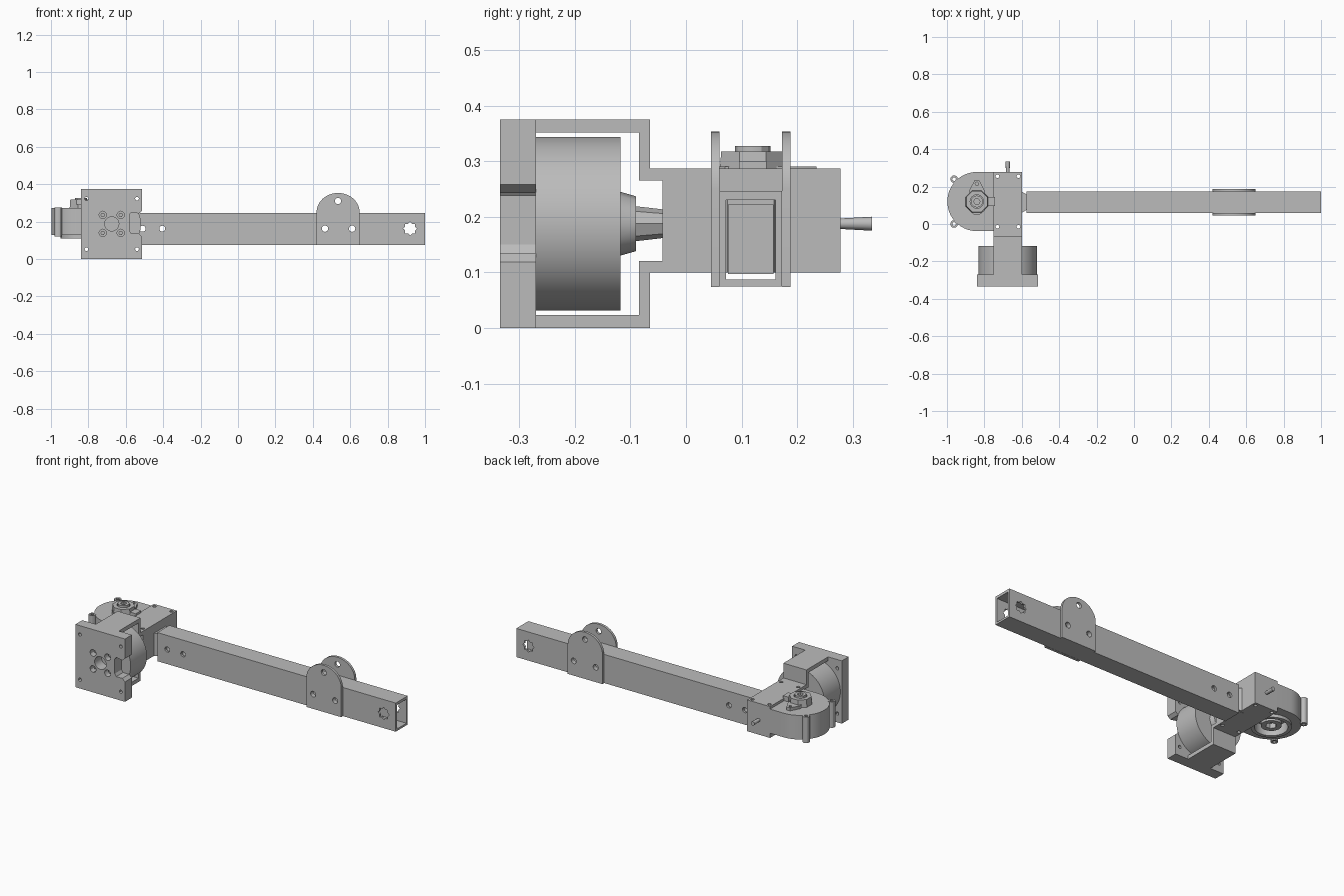
import bpy, bmesh, math

cube = bpy.data.objects.get("Cube")
if cube:
    bpy.data.objects.remove(cube, do_unlink=True)

grey = bpy.data.materials.new("plain grey")
grey.use_nodes = True
tone = (0.5, 0.5, 0.5, 1)
grey.diffuse_color = tone
for node in grey.node_tree.nodes:
    if node.type == 'BSDF_PRINCIPLED':
        node.inputs["Base Color"].default_value = tone


def circle(u, v, r, n=16, r2=None, turn=0.0):
    """Points of a circle; r2 alternates the radius for a toothed outline."""
    pts = []
    for i in range(n):
        a = 2 * math.pi * i / n + turn
        rad = r2 if r2 and i % 2 else r
        pts.append((u + rad * math.cos(a), v + rad * math.sin(a)))
    return pts


def rect(u0, u1, v0, v1):
    return [(u0, v0), (u1, v0), (u1, v1), (u0, v1)]


def prism(name, pts, axis, a, b, scale=1.0):
    """Extrude a 2D outline along an axis; scale tapers the far end."""
    def place(u, v, w):
        return {'x': (w, u, v), 'y': (u, w, v), 'z': (u, v, w)}[axis]
    cu = sum(p[0] for p in pts) / len(pts)
    cv = sum(p[1] for p in pts) / len(pts)
    bm = bmesh.new()
    near = [bm.verts.new(place(u, v, a)) for u, v in pts]
    far = [bm.verts.new(place(cu + (u - cu) * scale, cv + (v - cv) * scale, b))
           for u, v in pts]
    bm.faces.new(near)
    bm.faces.new(far)
    for i in range(len(pts)):
        j = (i + 1) % len(pts)
        bm.faces.new((near[i], near[j], far[j], far[i]))
    bmesh.ops.recalc_face_normals(bm, faces=bm.faces)
    mesh = bpy.data.meshes.new(name)
    bm.to_mesh(mesh)
    bm.free()
    mesh.materials.append(grey)
    obj = bpy.data.objects.new(name, mesh)
    bpy.context.collection.objects.link(obj)
    return obj


def cut(obj, pts, axis, a, b):
    """Cut an extruded outline out of a part."""
    cutter = prism("cutter", pts, axis, a, b)
    cutter.hide_render = True
    mod = obj.modifiers.new("cut", 'BOOLEAN')
    mod.operation = 'DIFFERENCE'
    mod.solver = 'EXACT'
    mod.object = cutter
    bpy.context.view_layer.objects.active = obj
    bpy.ops.object.modifier_apply(modifier=mod.name)
    bpy.data.objects.remove(cutter, do_unlink=True)


# Hollow beam with a toothed axle hole and two bolt holes
beam = prism("beam", rect(0.06, 0.173, 0.075, 0.246), 'x', -0.575, 1.0)
cut(beam, rect(0.072, 0.161, 0.087, 0.23), 'x', -0.7, 1.1)
cut(beam, circle(0.92, 0.162, 0.037, 16, 0.028), 'y', 0, 0.3)

# Plug that carries the beam, with a flared collar
plug = prism("beam_plug", rect(0.076, 0.157, 0.097, 0.222), 'x', -0.62, -0.36)
for x in (-0.51, -0.405):
    for part in (beam, plug):
        cut(part, circle(x, 0.162, 0.016), 'y', 0, 0.3)
prism("plug_collar", [(-0.6, 0.06), (-0.575, 0.075), (-0.575, 0.158), (-0.6, 0.173)],
      'z', 0.1, 0.235)

# Pair of round-topped side plates
dome = [(0.535 + 0.115 * math.cos(math.pi * i / 20),
         0.25 + 0.103 * math.sin(math.pi * i / 20)) for i in range(21)]
for name, y in (("front_side_plate", 0.045), ("back_side_plate", 0.173)):
    plate = prism(name, [(0.42, 0.074), (0.65, 0.074)] + dome, 'y', y, y + 0.015)
    for x, z in ((0.465, 0.162), (0.61, 0.162), (0.535, 0.31)):
        cut(plate, circle(x, z, 0.017), 'y', 0, 0.3)
for x in (0.465, 0.61):
    cut(beam, circle(x, 0.162, 0.017), 'y', 0, 0.3)

# Joint block with its C-shaped motor bracket
profile = [(-0.27, 0), (-0.065, 0), (-0.065, 0.1), (0.278, 0.1), (0.278, 0.287),
           (-0.065, 0.287), (-0.065, 0.375), (-0.27, 0.375), (-0.27, 0.352),
           (-0.085, 0.352), (-0.085, 0.265), (-0.042, 0.265), (-0.042, 0.12),
           (-0.085, 0.12), (-0.085, 0.023), (-0.27, 0.023)]
block = prism("joint_block", profile, 'x', -0.75, -0.598)
for x in (-0.73, -0.618):
    for y in (-0.015, 0.255):
        cut(block, circle(x, y, 0.01, 12), 'z', 0.05, 0.32)

# Front mounting plate with screw holes and a cable notch
MX, MZ = -0.675, 0.1875
front = prism("mounting_plate", rect(-0.84, -0.512, 0, 0.375), 'y', -0.335, -0.27)
cut(front, circle(MX, MZ, 0.038, 20), 'y', -0.4, -0.2)
for sx in (-1, 1):
    for sz in (-1, 1):
        cut(front, circle(MX + sx * 0.135, MZ + sz * 0.135, 0.01, 12), 'y', -0.4, -0.2)
        cut(front, circle(MX + sx * 0.048, MZ + sz * 0.048, 0.02, 12), 'y', -0.4, -0.2)
        prism("motor_screw", circle(MX + sx * 0.048, MZ + sz * 0.048, 0.012, 6),
              'y', -0.31, -0.265)
notch = [(-0.57, 0.25), (-0.53, 0.243), (-0.5, 0.268), (-0.5, 0.108),
         (-0.53, 0.135), (-0.57, 0.135), (-0.58, 0.15), (-0.58, 0.238)]
cut(front, notch, 'y', -0.4, -0.2)

# Front motor and its stepped shaft
prism("front_motor", circle(MX, MZ, 0.156, 48), 'y', -0.271, -0.118)
prism("front_motor_hub", circle(MX, MZ, 0.058, 12), 'y', -0.12, -0.09, 0.85)
prism("front_motor_shaft", circle(MX, MZ, 0.032, 8), 'y', -0.095, -0.04, 0.8)

# Rear pin, widening toward its tip
prism("rear_pin", circle(MX, MZ, 0.009, 12), 'y', 0.27, 0.335, 1.4)

# Rounded side housing with an open underside
HX, HY = -0.84, 0.12
arc = [(HX + 0.158 * math.cos(math.pi * (0.5 + i / 28)),
        HY + 0.158 * math.sin(math.pi * (0.5 + i / 28))) for i in range(29)]
housing = prism("side_housing", arc + [(-0.75, -0.038), (-0.75, 0.278)], 'z', 0.128, 0.272)
cut(housing, circle(HX, HY, 0.088, 32), 'z', 0, 0.17)
rim = prism("housing_rim", circle(HX, HY, 0.108, 32), 'z', 0.11, 0.13)
cut(rim, circle(HX, HY, 0.088, 32), 'z', 0, 0.2)
hub = prism("housing_hub", circle(HX, HY, 0.055, 20), 'z', 0.12, 0.175)
cut(hub, circle(HX, HY, 0.03, 6), 'z', 0, 0.15)

# Bolt lugs on the housing edge
for name, y in (("front_lug", HY - 0.12), ("back_lug", HY + 0.12)):
    lug = prism(name, circle(-0.962, y, 0.02, 12), 'z', 0.12, 0.275)
    cut(lug, circle(-0.962, y, 0.01, 10), 'z', 0, 0.4)

# Motor cap on top of the housing
cap = prism("cap", circle(HX, HY, 0.066, 8, turn=math.pi / 8), 'z', 0.26, 0.317, 0.93)
cut(cap, circle(HX, HY, 0.036, 16), 'z', 0.29, 0.4)
ring = prism("cap_ring", circle(HX, HY, 0.032, 12), 'z', 0.28, 0.327)
cut(ring, circle(HX, HY, 0.017, 6), 'z', 0.295, 0.4)
ears = prism("cap_ears", [(HX - 0.04, 0.07), (HX - 0.015, 0.05), (HX + 0.015, 0.05),
                          (HX + 0.04, 0.07), (HX + 0.04, 0.18), (HX + 0.012, 0.235),
                          (HX - 0.012, 0.235), (HX - 0.04, 0.18)], 'z', 0.26, 0.29)
cut(ears, circle(HX, 0.215, 0.009, 10), 'z', 0.2, 0.4)
prism("cable_socket", rect(-0.78, -0.742, 0.095, 0.145), 'z', 0.26, 0.3)

# Smooth the round parts while keeping hard edges
bpy.ops.object.select_all(action='DESELECT')
for obj in bpy.context.collection.objects:
    if obj.type == 'MESH':
        obj.select_set(True)
        bpy.context.view_layer.objects.active = obj
bpy.ops.object.shade_smooth_by_angle(angle=math.radians(30))
